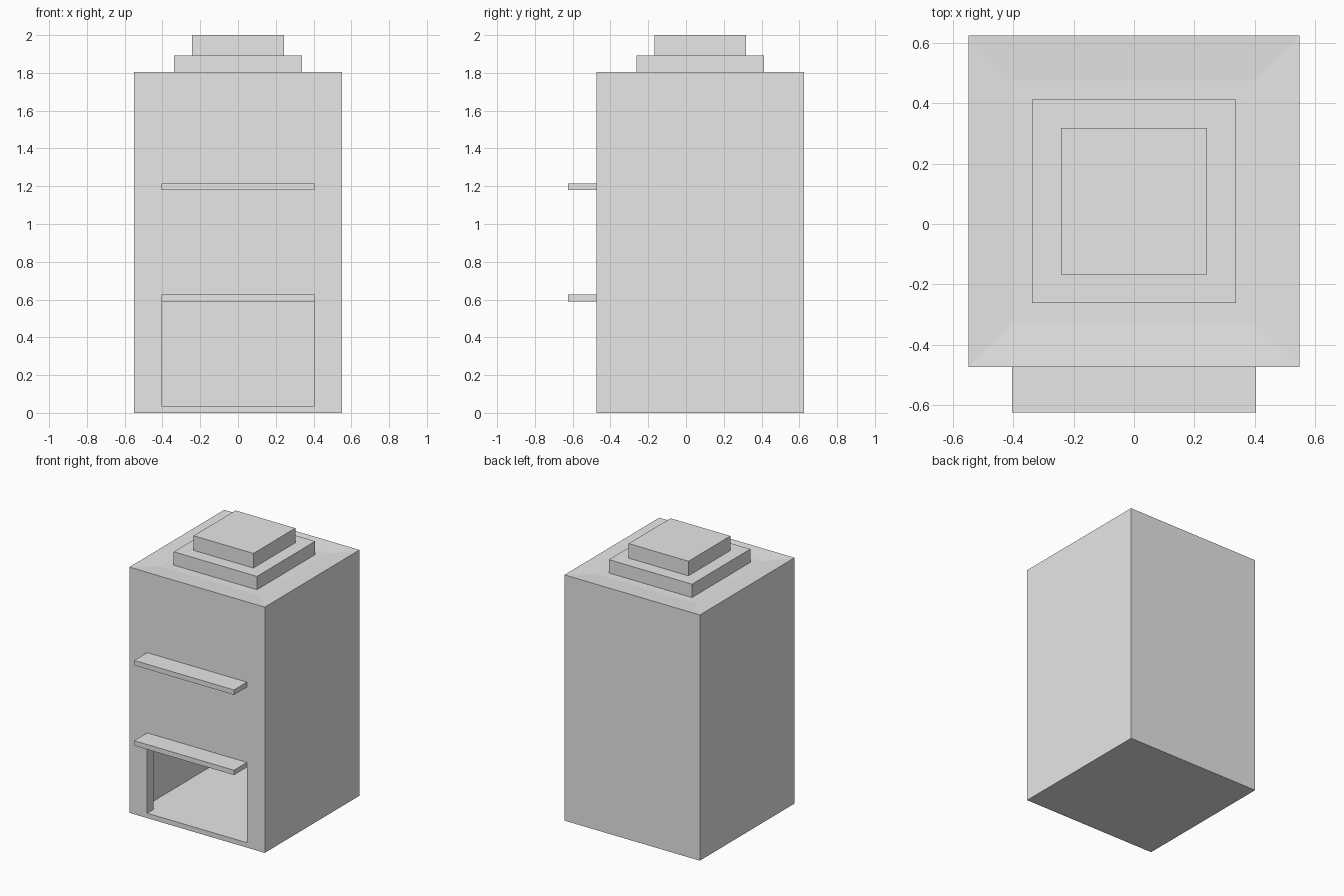
import bpy, bmesh
from mathutils import Vector

cube = bpy.data.objects.get("Cube")
if cube:
    bpy.data.objects.remove(cube, do_unlink=True)

# Single plain grey
grey = bpy.data.materials.new("light grey")
grey.use_nodes = True
GREY = (0.8, 0.8, 0.8, 1)
grey.diffuse_color = GREY
grey.node_tree.nodes["Principled BSDF"].inputs["Base Color"].default_value = GREY

# Main dimensions
HALF, FRONT, BACK, TOP = 0.55, -0.475, 0.625, 1.805
CENTRE_Y = (FRONT + BACK) / 2
WALL, SLAB, DOOR = 0.07, 0.036, 0.405
STOREY = (TOP - SLAB) / 3


def make_object(name, bm):
    bmesh.ops.recalc_face_normals(bm, faces=bm.faces)
    mesh = bpy.data.meshes.new(name)
    bm.to_mesh(mesh)
    bm.free()
    mesh.materials.append(grey)
    obj = bpy.data.objects.new(name, mesh)
    bpy.context.collection.objects.link(obj)
    return obj


def box_bmesh(low, high):
    low, high = Vector(low), Vector(high)
    bm = bmesh.new()
    bmesh.ops.create_cube(bm, size=1)
    bmesh.ops.scale(bm, vec=high - low, verts=bm.verts)
    bmesh.ops.translate(bm, vec=(low + high) / 2, verts=bm.verts)
    return bm


def box(name, low, high):
    return make_object(name, box_bmesh(low, high))


# Tower body with a slightly dished roof
bm = box_bmesh((-HALF, FRONT, 0), (HALF, BACK, TOP))
roof = [f for f in bm.faces if f.calc_center_median().z > TOP - 0.01]
bmesh.ops.inset_region(bm, faces=roof, thickness=0.21, depth=0)
bmesh.ops.translate(bm, vec=(0, 0, -0.01), verts=roof[0].verts)
body = make_object("tower_body", bm)

# Ground floor room and doorway, cut by one extruded plan
inner = HALF - WALL
half_plan = [(DOOR, FRONT - 0.1), (DOOR, FRONT + WALL),
             (inner, FRONT + WALL), (inner, BACK - WALL)]
plan = half_plan + [(-x, y) for x, y in reversed(half_plan)]
bm = bmesh.new()
floor = bm.faces.new([bm.verts.new((x, y, SLAB)) for x, y in plan])
ext = bmesh.ops.extrude_face_region(bm, geom=[floor])
bmesh.ops.translate(bm, vec=(0, 0, STOREY - SLAB),
                    verts=[v for v in ext["geom"] if isinstance(v, bmesh.types.BMVert)])
room = make_object("room_cutter", bm)
room.hide_render = True
room.hide_viewport = True
room.display_type = 'WIRE'

cut = body.modifiers.new("room", 'BOOLEAN')
cut.operation = 'DIFFERENCE'
cut.solver = 'EXACT'
cut.object = room

# Ledges at each upper floor
for name, level in (("lower_ledge", STOREY), ("upper_ledge", 2 * STOREY)):
    box(name, (-DOOR, -BACK, level), (DOOR, FRONT, level + SLAB))

# Stepped roof blocks
for name, half, low, high in (("roof_step", 0.338, TOP - 0.01, 1.893),
                              ("roof_cap", 0.243, 1.893, 2.0)):
    box(name, (-half, CENTRE_Y - half, low), (half, CENTRE_Y + half, high))
